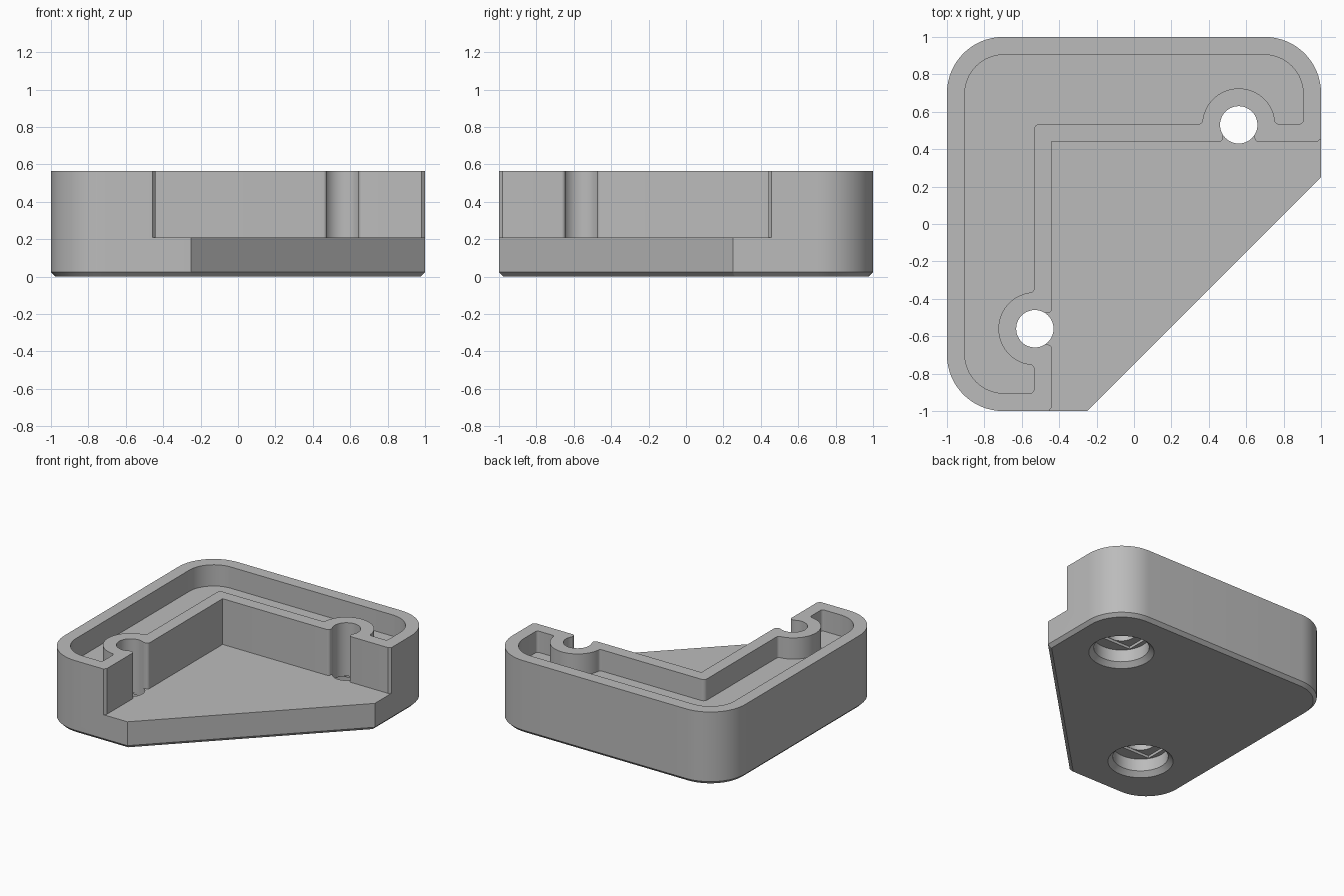
import bpy, bmesh, math
from mathutils import Vector

if "Cube" in bpy.data.objects:
    bpy.data.objects.remove(bpy.data.objects["Cube"])

TOP, LEDGE, POCKET = 0.565, 0.21, 0.40
HOLE = (0.56, 0.53)

grey = bpy.data.materials.new("plain grey")
grey.use_nodes = True
grey.diffuse_color = (0.5, 0.5, 0.5, 1)
grey.node_tree.nodes["Principled BSDF"].inputs["Base Color"].default_value = (0.5, 0.5, 0.5, 1)


def flip(corners):
    """Mirror corners across the bracket's diagonal, keeping the loop order."""
    return [(-y, -x, r) for x, y, r in reversed(corners)]


def rounded(corners):
    """Outline from (x, y, radius) corners."""
    out = []
    for i, (x, y, r) in enumerate(corners):
        p = Vector((x, y))
        if r == 0:
            out.append(p)
            continue
        a = (Vector(corners[i - 1][:2]) - p).normalized()
        b = (Vector(corners[(i + 1) % len(corners)][:2]) - p).normalized()
        half = a.angle(b) / 2
        centre = p + (a + b).normalized() * r / math.sin(half)
        tangent = r / math.tan(half)
        first = p + a * tangent - centre
        last = p + b * tangent - centre
        turn = math.atan2(first.cross(last), first.dot(last))
        begin = math.atan2(first.y, first.x)
        steps = 16 if r > 0.1 else 5
        for k in range(steps + 1):
            t = begin + turn * k / steps
            out.append(centre + Vector((math.cos(t), math.sin(t))) * r)
    return out


def loft(name, rings, chamfer=0):
    """Closed solid through rings of points, bottom ring first."""
    bm = bmesh.new()
    loops = [[bm.verts.new(p) for p in ring] for ring in rings]
    for low, high in zip(loops, loops[1:]):
        for k in range(len(low)):
            bm.faces.new((low[k - 1], low[k], high[k], high[k - 1]))
    bottom = bm.faces.new(loops[0])
    bm.faces.new(loops[-1])
    bmesh.ops.recalc_face_normals(bm, faces=bm.faces)
    if chamfer:
        bmesh.ops.bevel(bm, geom=list(bottom.edges), offset=chamfer, segments=1,
                        profile=0.5, affect='EDGES')
    mesh = bpy.data.meshes.new(name)
    bm.to_mesh(mesh)
    bm.free()
    mesh.materials.append(grey)
    obj = bpy.data.objects.new(name, mesh)
    bpy.context.collection.objects.link(obj)
    return obj


def prism(name, outline, z0, z1, chamfer=0):
    return loft(name, [[(p[0], p[1], z) for p in outline] for z in (z0, z1)], chamfer)


def lathe(name, x, y, profile, sides=48):
    angles = [math.tau * k / sides for k in range(sides)]
    return loft(name, [[(x + r * math.cos(a), y + r * math.sin(a), z) for a in angles]
                       for r, z in profile])


def cut(target, cutter):
    cutter.hide_render = True
    mod = target.modifiers.new("cut", 'BOOLEAN')
    mod.operation, mod.solver, mod.object = 'DIFFERENCE', 'EXACT', cutter
    bpy.context.view_layer.objects.active = target
    bpy.ops.object.modifier_apply(modifier=mod.name)
    bpy.data.objects.remove(cutter)


# Body: square with three rounded corners and one cut-off corner
body = prism("corner_bracket", rounded([
    (-1, 1, 0.3), (1, 1, 0.3), (1, 0.25, 0), (-0.25, -1, 0), (-1, -1, 0.3)]),
    0, TOP, chamfer=0.025)

# Low ledge in front of the L-shaped wall, with the slots that open the screw holes
arm = [(0.475, 0.44, 0.02), (0.475, HOLE[1], 0), (0.645, HOLE[1], 0),
       (0.645, 0.44, 0.02), (0.98, 0.44, 0), (1.2, 0.62, 0)]
cut(body, prism("ledge_cutter", rounded(
    [(-0.44, 0.44, 0)] + arm + [(1.2, -1.2, 0)] + flip(arm)), LEDGE, 0.8))

# Pocket in the top of the wall, running around the screw bosses
boss = []
for k in range(25):
    a = math.radians(170 - 160 * k / 24)
    boss.append((HOLE[0] + 0.195 * math.cos(a), HOLE[1] + 0.195 * math.sin(a), 0))
arm = ([(0.365, 0.535, 0.02)] + boss + [(0.755, 0.535, 0.02),
       (0.905, 0.535, 0.02), (0.905, 0.905, 0.21)])
cut(body, prism("pocket_cutter", rounded(
    [(-0.535, 0.535, 0.03)] + arm + [(-0.905, 0.905, 0.21)] + flip(arm)), POCKET, 0.8))

# Screw holes with chamfered counterbores and a shallow slot above each
for x, y in (HOLE, (-HOLE[1], -HOLE[0])):
    cut(body, lathe("hole_cutter", x, y, [
        (0.25, -0.02), (0.195, 0.035), (0.195, 0.13), (0.1, 0.13), (0.1, 0.8)]))
    cut(body, prism("slot_cutter", [
        (x - 0.16, y - 0.102), (x + 0.16, y - 0.102),
        (x + 0.16, y + 0.102), (x - 0.16, y + 0.102)], 0.1, 0.15))

# Smooth curved walls, sharp edges
bpy.ops.object.select_all(action='DESELECT')
body.select_set(True)
bpy.ops.object.shade_smooth_by_angle(angle=math.radians(30))
